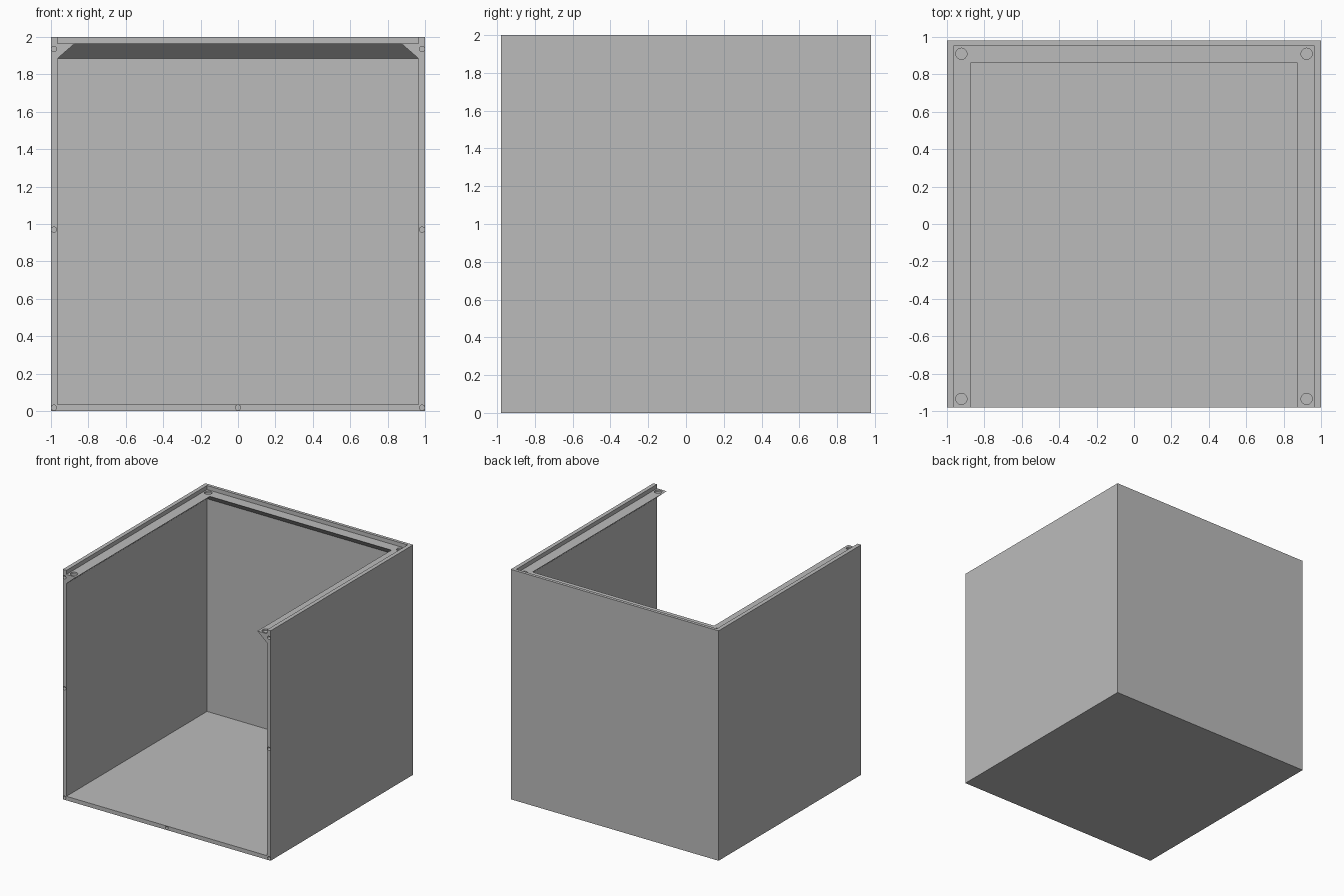
import bpy, bmesh, math
from mathutils import Matrix, Vector

default = bpy.data.objects.get("Cube")
if default:
    bpy.data.objects.remove(default, do_unlink=True)

grey = bpy.data.materials.new("light grey")
grey.use_nodes = True
colour = (0.5, 0.5, 0.5, 1)
grey.diffuse_color = colour
grey.node_tree.nodes["Principled BSDF"].inputs["Base Color"].default_value = colour

DEPTH = 0.98      # half depth of the case
WALL_X = 0.965    # inner face of the side walls
WALL_Y = 0.953    # inner face of the back wall
FLOOR = 0.035
TOP = 2.0
LEDGE_TOP = 1.965
LEDGE = 0.092     # how far the ledge reaches inward
LEDGE_DROP = 0.08


def finish(name, bm):
    bmesh.ops.recalc_face_normals(bm, faces=bm.faces[:])
    mesh = bpy.data.meshes.new(name)
    bm.to_mesh(mesh)
    bm.free()
    obj = bpy.data.objects.new(name, mesh)
    bpy.context.collection.objects.link(obj)
    mesh.materials.append(grey)
    return obj


def add_box(bm, low, high):
    low, high = Vector(low), Vector(high)
    size = high - low
    bmesh.ops.create_cube(bm, size=1, matrix=Matrix.Translation((low + high) / 2)
                          @ Matrix.Diagonal((*size, 1)))


def add_cylinder(bm, centre, radius, length, turn=0):
    bmesh.ops.create_cone(bm, cap_ends=True, segments=24, radius1=radius, radius2=radius,
                          depth=length, matrix=Matrix.Translation(centre)
                          @ Matrix.Rotation(turn, 4, 'X'))


def cut(obj, cutter_bm):
    cutter = finish("cutter", cutter_bm)
    cutter.hide_render = True
    mod = obj.modifiers.new("cut", 'BOOLEAN')
    mod.operation, mod.solver, mod.object = 'DIFFERENCE', 'EXACT', cutter
    bpy.context.view_layer.objects.active = obj
    bpy.ops.object.modifier_apply(modifier=mod.name)
    bpy.data.objects.remove(cutter, do_unlink=True)


# Case: floor, two sides and back, open at the front and the top
bm = bmesh.new()
add_box(bm, (-1, -DEPTH, 0), (1, DEPTH, TOP))
case = finish("case_shell", bm)
bm = bmesh.new()
add_box(bm, (-WALL_X, -DEPTH - 1, FLOOR), (WALL_X, WALL_Y, TOP + 1))
cut(case, bm)

# Screw holes in the front edges of the case
bm = bmesh.new()
spots = [(side * 0.984, z) for side in (-1, 1) for z in (0.018, 0.97, 1.935)]
for x, z in spots + [(0, 0.018)]:
    add_cylinder(bm, (x, -DEPTH, z), 0.014, 0.12, math.pi / 2)
cut(case, bm)

# Lid ledge: triangular profile running round the sides and back with mitred corners
bm = bmesh.new()
rings = []
for side, y_wall, y_tip in ((-1, -DEPTH, -DEPTH), (-1, WALL_Y, WALL_Y - LEDGE),
                            (1, WALL_Y, WALL_Y - LEDGE), (1, -DEPTH, -DEPTH)):
    wall, tip = side * WALL_X, side * (WALL_X - LEDGE)
    rings.append([bm.verts.new(p) for p in ((wall, y_wall, LEDGE_TOP - LEDGE_DROP),
                                            (wall, y_wall, LEDGE_TOP),
                                            (tip, y_tip, LEDGE_TOP))])
for a, b in zip(rings, rings[1:]):
    for i in range(3):
        j = (i + 1) % 3
        bm.faces.new((a[i], a[j], b[j], b[i]))
bm.faces.new(rings[0])
bm.faces.new(rings[-1])
ledge = finish("lid_ledge", bm)

# Round pockets at the four ends of the ledge
bm = bmesh.new()
for x in (-0.923, 0.923):
    for y in (-0.935, 0.91):
        add_cylinder(bm, (x, y, LEDGE_TOP), 0.03, 0.03)
cut(ledge, bm)
